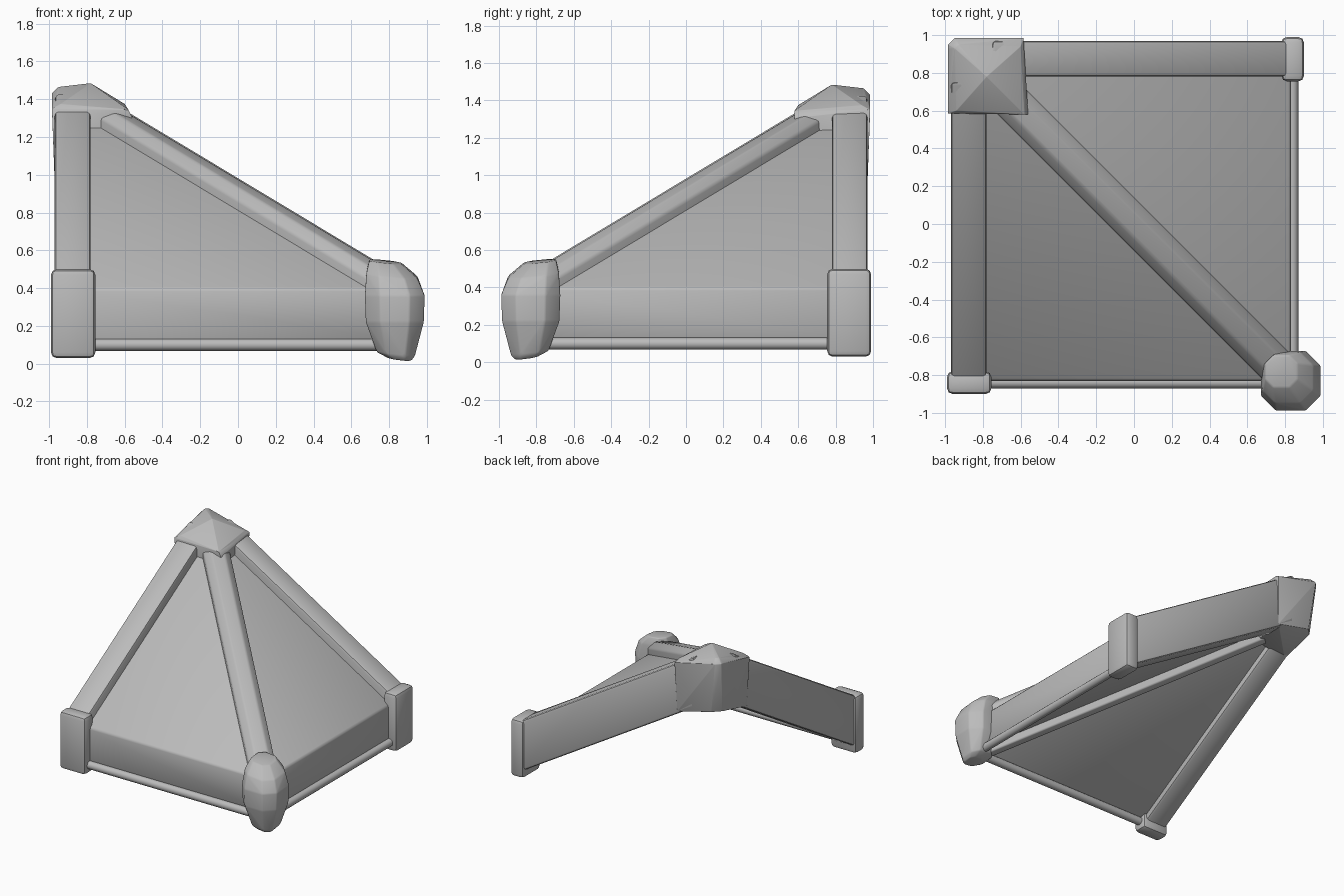
import bpy, bmesh, math
from mathutils import Vector

cube = bpy.data.objects.get("Cube")
if cube:
    bpy.data.objects.remove(cube, do_unlink=True)

grey = bpy.data.materials.new("plain grey")
grey.use_nodes = True
colour = (0.5, 0.5, 0.5, 1)
grey.diffuse_color = colour
grey.node_tree.nodes["Principled BSDF"].inputs["Base Color"].default_value = colour


def roof(y):
    """Height of the front slope's surface at depth y."""
    return 0.41 + 0.601 * (y + 0.81)


def swap(p):
    """Reflect a point across the hip diagonal."""
    return (-p[1], -p[0], p[2])


def solid(name, points, bevel=0.0, segments=2, smooth=35):
    """Convex part around a few points, with softened edges."""
    bm = bmesh.new()
    for p in points:
        bm.verts.new(p)
    hull = bmesh.ops.convex_hull(bm, input=bm.verts[:])
    loose = [v for v in bm.verts if not v.link_faces]
    bmesh.ops.delete(bm, geom=loose, context='VERTS')
    bmesh.ops.dissolve_limit(bm, angle_limit=math.radians(2),
                             verts=bm.verts[:], edges=bm.edges[:])
    if bevel:
        bmesh.ops.bevel(bm, geom=bm.edges[:], offset=bevel, segments=segments,
                        profile=0.5, affect='EDGES', clamp_overlap=True)
    bmesh.ops.recalc_face_normals(bm, faces=bm.faces[:])
    mesh = bpy.data.meshes.new(name)
    bm.to_mesh(mesh)
    bm.free()
    mesh.materials.append(grey)
    obj = bpy.data.objects.new(name, mesh)
    bpy.context.collection.objects.link(obj)
    bpy.ops.object.select_all(action='DESELECT')
    obj.select_set(True)
    bpy.context.view_layer.objects.active = obj
    bpy.ops.object.shade_smooth_by_angle(angle=math.radians(smooth))
    return obj


def pair(names, points, **options):
    """The same part on both slopes."""
    solid(names[0], points, **options)
    solid(names[1], [swap(p) for p in points], **options)


def box(x0, x1, y0, y1, z0, z1):
    return [(x, y, z) for x in (x0, x1) for y in (y0, y1) for z in (z0, z1)]


# Thick sloping panels
plan = [(-0.88, -0.83), (0.83, -0.83), (-0.86, 0.86)]
pair(("front_panel", "right_panel"),
     [(x, y, roof(y) + d) for x, y in plan for d in (0, -0.28)], bevel=0.015)

# Deep boards along the open edges
pair(("left_edge_beam", "back_edge_beam"),
     [(x, y, roof(y) + d) for x in (-0.97, -0.78) for y in (-0.85, 0.75)
      for d in (0.085, -0.33)], bevel=0.02)

# Hip beam with a rounded crown and a narrow rib below
section = [(0.1, -0.1), (0.1, 0.01), (0.05, 0.06), (0.04, -0.36)]
hip = []
for s in (0.82, -0.72):
    for w, d in section:
        for side in (1, -1):
            o = side * w / math.sqrt(2)
            hip.append((s + o, -s + o, roof(-s) + d))
solid("hip_beam", hip, bevel=0.012, smooth=50)

# Round rails along the eaves
rail = []
for i in range(12):
    a = math.tau * i / 12
    for x in (-0.88, 0.83):
        rail.append((x, -0.838 + 0.032 * math.cos(a), 0.1 + 0.032 * math.sin(a)))
pair(("front_eave_rail", "right_eave_rail"), rail, smooth=40)

# End caps of the edge beams
pair(("left_end_cap", "back_end_cap"),
     box(-0.99, -0.755, -0.9, -0.78, 0.03, 0.5), bevel=0.03)

# Faceted foot at the eave corner: stacked chamfered squares
# (height, centre offset, half width, tilt)
foot = []
for z, c, r, tilt in [(0.54, 0.78, 0.085, -0.1), (0.47, 0.815, 0.135, -0.1),
                      (0.36, 0.83, 0.158, 0), (0.22, 0.83, 0.153, 0),
                      (0.055, 0.835, 0.1, -0.12), (0.025, 0.855, 0.06, -0.12)]:
    for u, v in [(1, 0.5), (0.5, 1)]:
        for sx in (1, -1):
            for sy in (1, -1):
                dx, dy = sx * u * r, sy * v * r
                foot.append((c + dx, -c + dy, z + tilt * (dx - dy)))
solid("corner_foot", foot, bevel=0.008, smooth=60)

# Peak cap: low pyramid over a block that wraps the outer corner
half = [(-0.985, 0.585, 1.35), (-0.97, 0.60, 0.95), (-0.985, 0.93, 1.43),
        (-0.95, 0.985, 1.43), (-0.96, 0.90, 1.02), (-0.94, 0.6, 1.375),
        (-0.93, 0.95, 1.465)]
middle = [(-0.78, 0.78, 1.485), (-0.56, 0.58, 1.305), (-0.58, 0.58, 1.345),
          (-0.65, 0.65, 0.96)]
solid("peak_cap", half + [swap(p) for p in half] + middle, bevel=0.008, smooth=45)
